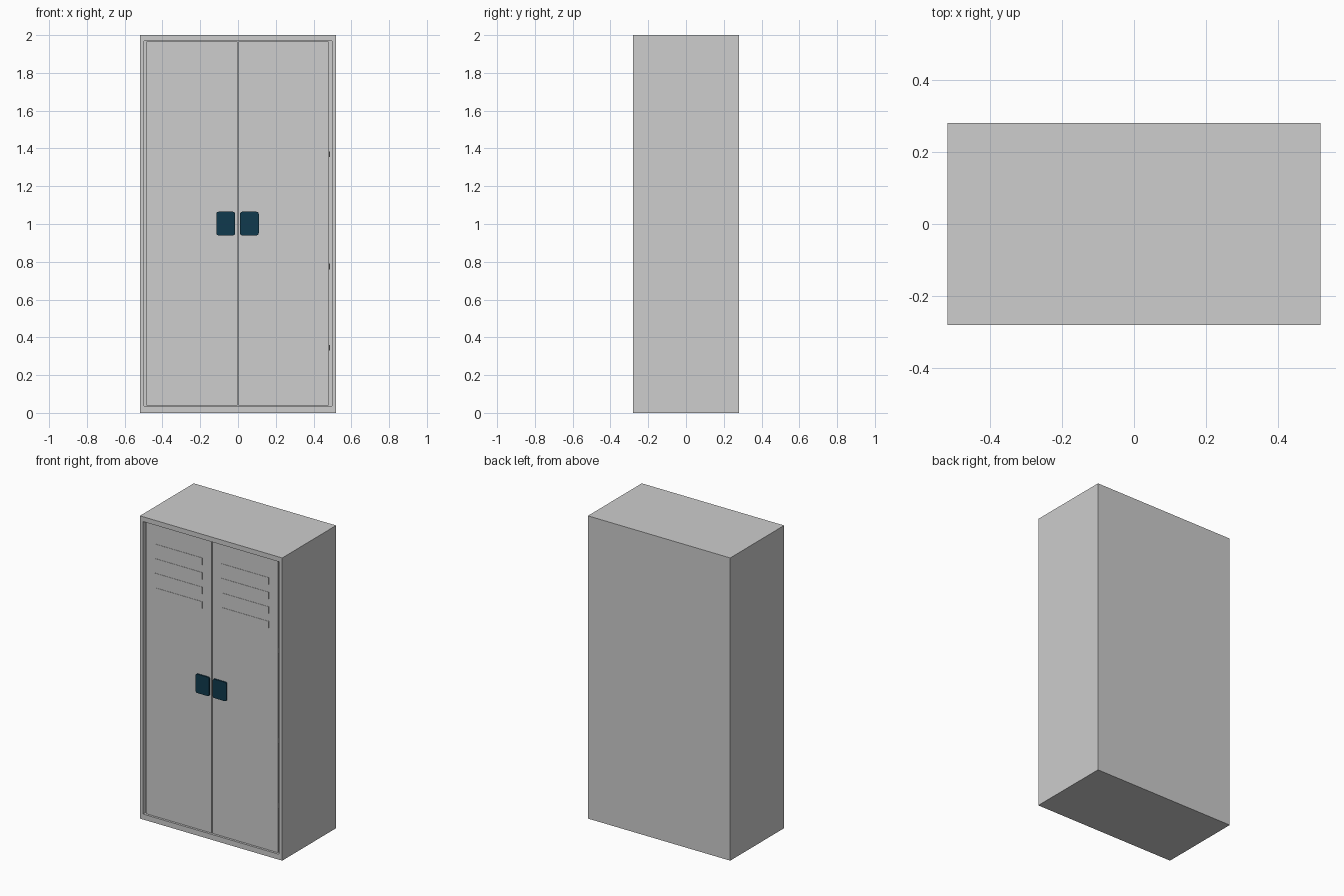
import bpy, bmesh, math
from mathutils import Vector

if "Cube" in bpy.data.objects:
    bpy.data.objects.remove(bpy.data.objects["Cube"])

def material(name, rgb):
    m = bpy.data.materials.new(name)
    m.diffuse_color = (*rgb, 1)
    m.use_nodes = True
    m.node_tree.nodes["Principled BSDF"].inputs["Base Color"].default_value = m.diffuse_color
    return m

grey = material("light grey metal", (0.61, 0.61, 0.61))
blue = material("dark blue plastic", (0.005, 0.042, 0.075))

W, D, H = 0.52, 0.281, 2.0      # half width, half depth, height
FACE = -0.270                   # door front plane

def finish(bm, name, mat):
    me = bpy.data.meshes.new(name)
    bm.normal_update()
    bm.to_mesh(me)
    bm.free()
    me.materials.append(mat)
    ob = bpy.data.objects.new(name, me)
    bpy.context.collection.objects.link(ob)
    return ob

def box_bm(x0, x1, y0, y1, z0, z1):
    bm = bmesh.new()
    bmesh.ops.create_cube(bm, size=1)
    for v in bm.verts:
        v.co = Vector(((x0 + x1) / 2 + v.co.x * (x1 - x0),
                       (y0 + y1) / 2 + v.co.y * (y1 - y0),
                       (z0 + z1) / 2 + v.co.z * (z1 - z0)))
    return bm

def box(name, mat, *b):
    return finish(box_bm(*b), name, mat)

# cabinet shell with a framed recess in the front
bm = box_bm(-W, W, -D, D, 0, H)
bm.normal_update()
front = min(bm.faces, key=lambda f: f.calc_center_median().y)
bmesh.ops.inset_region(bm, faces=[front], thickness=0.032)
for v in front.verts:
    v.co.z = 0.036 if v.co.z < 1 else 1.968
rim = bmesh.ops.extrude_discrete_faces(bm, faces=[front])["faces"]
for v in rim[0].verts:
    v.co.y += 0.03
finish(bm, "cabinet", grey)

for side, d0, d1, v0, h0 in (("left", -0.485, -0.003, -0.415, -0.115),
                             ("right", 0.003, 0.480, 0.070, 0.010)):
    # door panel
    box(side + "_door", grey, d0, d1, FACE, -0.25, 0.038, 1.966)
    # vent slats
    for i in range(4):
        z = 1.815 - i * 0.0963
        box(f"{side}_vent_{i + 1}", grey, v0, v0 + 0.344,
            FACE - 0.002, FACE + 0.002, z - 0.023, z + 0.023)
    # handle plate with rounded corners
    bm = box_bm(h0, h0 + 0.1, FACE - 0.009, FACE + 0.002, 0.94, 1.065)
    depth_edges = [e for e in bm.edges
                   if abs(e.verts[0].co.y - e.verts[1].co.y) > 0.005]
    bmesh.ops.bevel(bm, geom=depth_edges, offset=0.012, segments=4,
                    profile=0.5, affect='EDGES')
    finish(bm, side + "_handle", blue)

# slim hinge pins in the right-hand gap
for i, z in enumerate((0.345, 0.775, 1.37)):
    bm = bmesh.new()
    bmesh.ops.create_cone(bm, cap_ends=True, segments=10, radius1=0.0035,
                          radius2=0.0035, depth=0.03)
    bmesh.ops.translate(bm, verts=bm.verts, vec=(0.484, FACE + 0.006, z))
    finish(bm, f"hinge_{i + 1}", grey)
